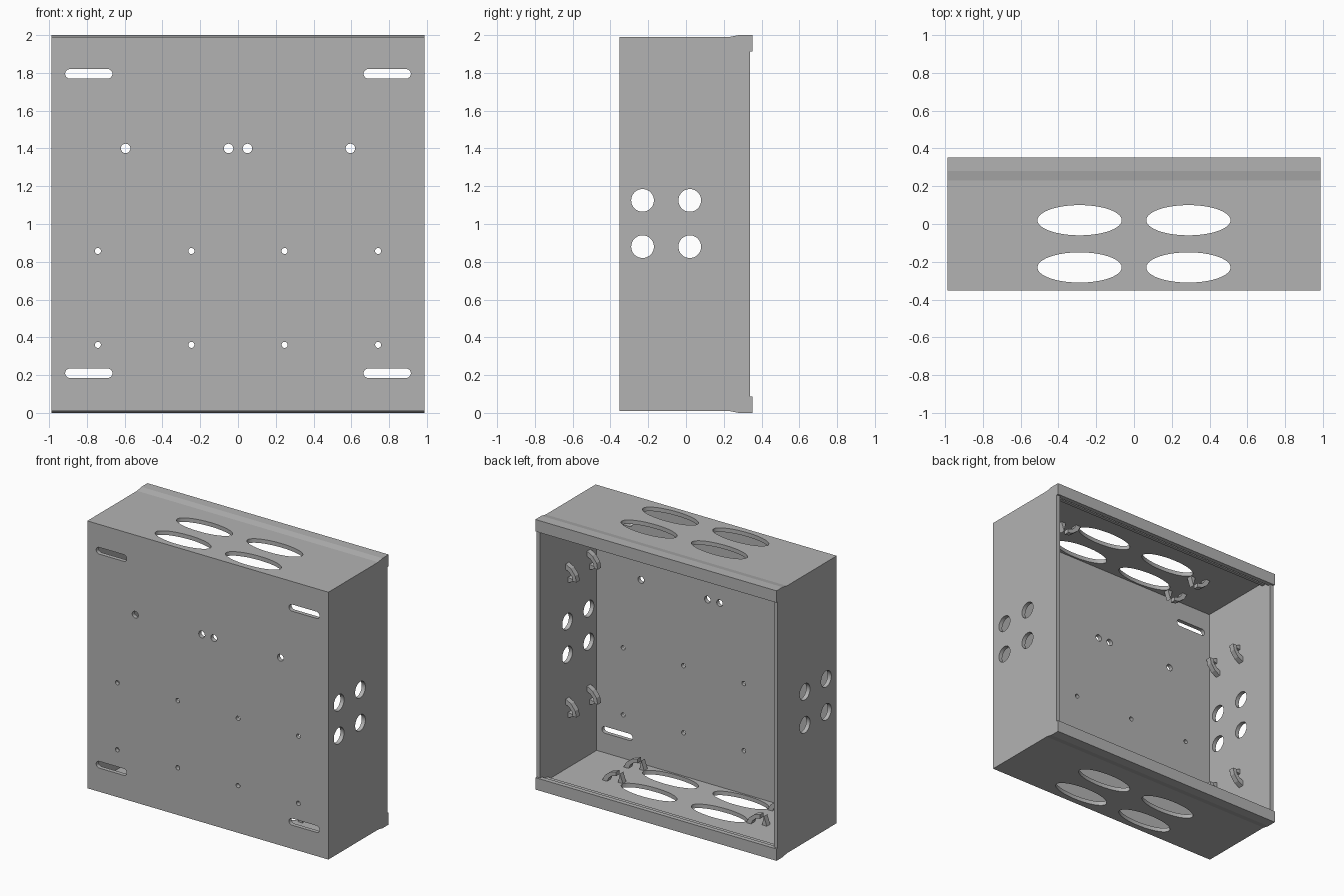
import bpy, bmesh, math
from mathutils import Matrix

if "Cube" in bpy.data.objects:
    bpy.data.objects.remove(bpy.data.objects["Cube"])

grey = bpy.data.materials.new("light_grey")
grey.use_nodes = True
COLOUR = (0.45, 0.45, 0.45, 1)
grey.diffuse_color = COLOUR
grey.node_tree.nodes["Principled BSDF"].inputs["Base Color"].default_value = COLOUR

AXES = {
    "x": lambda u, v, d: (d, u, v),
    "y": lambda u, v, d: (u, d, v),
    "z": lambda u, v, d: (u, v, d),
}


def prism(bm, outline, axis, lo, hi):
    """Extrude a closed 2D outline along an axis."""
    place = AXES[axis]
    rings = [[bm.verts.new(place(u, v, d)) for u, v in outline] for d in (lo, hi)]
    faces = [bm.faces.new(ring) for ring in rings]
    n = len(outline)
    for i in range(n):
        j = (i + 1) % n
        faces.append(bm.faces.new((rings[0][i], rings[0][j], rings[1][j], rings[1][i])))
    bmesh.ops.recalc_face_normals(bm, faces=faces)
    return [v for ring in rings for v in ring]


def ellipse(cx, cy, rx, ry, half_gap=0, n=64):
    """Ellipse, or a rounded slot when half_gap is set."""
    points = []
    for i in range(n):
        a = math.tau * (i + 0.5) / n
        shift = math.copysign(half_gap, math.cos(a))
        points.append((cx + shift + rx * math.cos(a), cy + ry * math.sin(a)))
    return points


def finish(name, bm):
    mesh = bpy.data.meshes.new(name)
    bm.to_mesh(mesh)
    bm.free()
    mesh.materials.append(grey)
    obj = bpy.data.objects.new(name, mesh)
    bpy.context.collection.objects.link(obj)
    return obj


def mirrored(half):
    """Complete a bottom profile with its reflection about mid height."""
    return half + [(y, 2 - z) for y, z in reversed(half)]


def cutter(name, outlines, axis, lo, hi):
    bm = bmesh.new()
    for outline in outlines:
        prism(bm, outline, axis, lo, hi)
    obj = finish(name, bm)
    obj.hide_render = True
    return obj


# Box body, with flared top and bottom edges ending in lips
bm = bmesh.new()
prism(bm, mirrored([(-.353, .01), (.23, .01), (.28, 0), (.352, 0),
                    (.352, .088), (.338, .088)]), "x", -.988, .988)
box = finish("box_shell", bm)

# Open cavity with a rail and groove behind each lip
cutters = [cutter("cavity", [mirrored([
    (-.323, .04), (.255, .04), (.255, .065), (.28, .065), (.28, .035),
    (.318, .035), (.318, .088), (.5, .088)])], "x", -.958, .958)]

# Mounting slots and screw holes in the front panel
front = [ellipse(x, z, .025, .025, .1) for x in (-.79, .79) for z in (.21, 1.795)]
front += [ellipse(x, 1.4, .025, .025) for x in (-.595, -.05, .05, .595)]
front += [ellipse(x, z, .016, .016)
          for x in (-.742, -.247, .247, .742) for z in (.36, .857)]
cutters.append(cutter("front_holes", front, "y", -.5, -.2))

# Cable holes in the side walls, and oval openings in the top and bottom
rows = (-.23, .02)
cutters.append(cutter("side_holes", [ellipse(y, z, .06, .06)
               for y in rows for z in (.88, 1.125)], "x", -1.2, 1.2))
cutters.append(cutter("oval_holes", [ellipse(x, y, .223, .08)
               for x in (-.288, .288) for y in rows], "z", -.2, 2.2))

for tool in cutters:
    mod = box.modifiers.new(tool.name, "BOOLEAN")
    mod.operation = "DIFFERENCE"
    mod.solver = "EXACT"
    mod.object = tool
graph = bpy.context.evaluated_depsgraph_get()
cut_mesh = bpy.data.meshes.new_from_object(box.evaluated_get(graph))
box.modifiers.clear()
box.data = cut_mesh
for tool in cutters:
    bpy.data.objects.remove(tool)

bpy.ops.object.select_all(action="DESELECT")
box.select_set(True)
bpy.context.view_layer.objects.active = box
bpy.ops.object.shade_smooth_by_angle(angle=math.radians(8))

# Cable clips: a curved hook and a small wedge, repeated on all four walls
HOOK = [(.07, 0), (.045, .045), (0, .08), (-.045, .09),
        (-.045, .06), (-.01, .052), (.015, .03), (.03, 0)]
WEDGE = [(-.08, 0), (-.04, 0), (-.055, .07)]


def clip(name, x, z, turn):
    bm = bmesh.new()
    for y in rows:
        prism(bm, HOOK, "y", y - .02, y + .02)
        prism(bm, WEDGE, "y", y - .05, y - .01)
    bm.transform(Matrix.Translation((x, 0, z)) @ Matrix.Rotation(math.radians(turn), 4, "Y"))
    finish(name, bm)


for side, s in (("left", 1), ("right", -1)):
    clip(f"bottom_clips_{side}", s * .59, .038, 0)
    clip(f"top_clips_{side}", s * .59, 1.962, 180)
    clip(f"{side}_wall_clips_upper", s * .96, 1.49, -90 * s)
    clip(f"{side}_wall_clips_lower", s * .96, .49, -90 * s)
